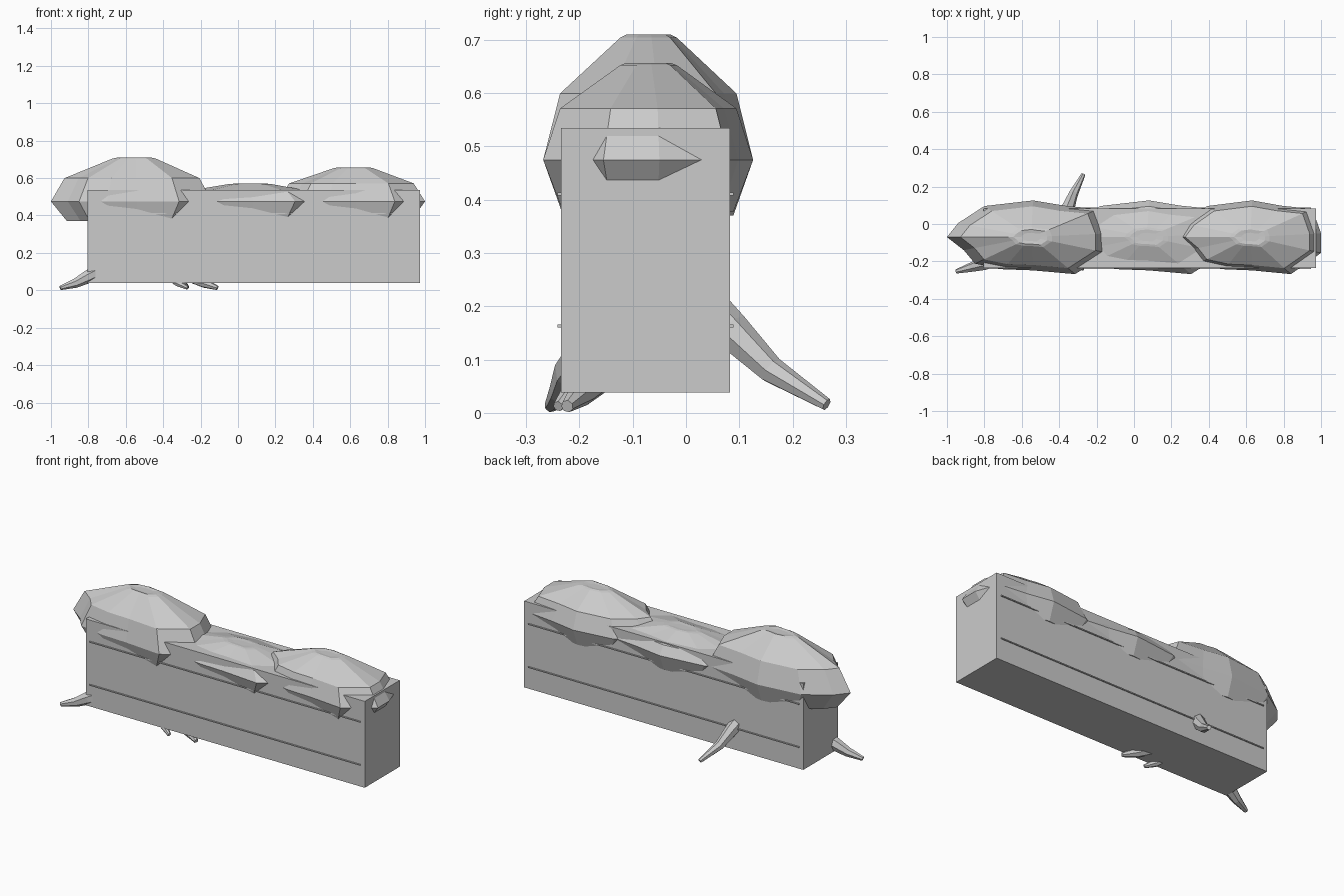
import bpy, bmesh
from mathutils import Vector

if "Cube" in bpy.data.objects:
    bpy.data.objects.remove(bpy.data.objects["Cube"])


def make_object(name, bm):
    bmesh.ops.recalc_face_normals(bm, faces=bm.faces)
    mesh = bpy.data.meshes.new(name)
    bm.to_mesh(mesh)
    bm.free()
    obj = bpy.data.objects.new(name, mesh)
    bpy.context.collection.objects.link(obj)
    return obj


def loft(name, rings):
    """Skin a list of equal-length point rings and cap both ends."""
    bm = bmesh.new()
    loops = [[bm.verts.new(p) for p in ring] for ring in rings]
    n = len(loops[0])
    for a, b in zip(loops, loops[1:]):
        for i in range(n):
            j = (i + 1) % n
            bm.faces.new((a[i], a[j], b[j], b[i]))
    bm.faces.new(loops[0][::-1])
    bm.faces.new(loops[-1])
    return make_object(name, bm)


def box(name, lo, hi):
    bm = bmesh.new()
    bmesh.ops.create_cube(bm, size=1)
    for v in bm.verts:
        v.co = [l + (c + 0.5) * (h - l) for c, l, h in zip(v.co, lo, hi)]
    return make_object(name, bm)


def root(name, path, radii, sides=7):
    """Tapered tube along a path."""
    from math import cos, sin, tau
    pts = [Vector(p) for p in path]
    rings = []
    for i, (p, r) in enumerate(zip(pts, radii)):
        t = (pts[min(i + 1, len(pts) - 1)] - pts[max(i - 1, 0)]).normalized()
        u = t.cross(Vector((0, 0, 1))).normalized()
        w = u.cross(t)
        rings.append([p + (u * cos(k * tau / sides) + w * sin(k * tau / sides)) * r
                      for k in range(sides)])
    return loft(name, rings)


# Block body with thin seam strips on front and back
box("body_block", (-0.805, -0.235, 0.038), (0.972, 0.083, 0.535))
for side, y in (("front", -0.235), ("back", 0.083)):
    for level, z in (("lower", 0.163), ("upper", 0.411)):
        box(f"{side}_{level}_seam", (-0.78, y - 0.006, z - 0.003),
            (0.945, y + 0.006, z + 0.003))

# Irregular outline shared by the three moss mounds (offsets from the centre)
OUTLINE = [(-0.45, 0.0), (-0.39, 0.075), (-0.25, 0.166), (0.01, 0.196),
           (0.18, 0.168), (0.36, 0.15), (0.41, 0.02), (0.41, -0.085),
           (0.235, -0.198), (0.01, -0.178), (-0.15, -0.172),
           (-0.30, -0.142), (-0.36, -0.07)]


def mound(name, cx, sx, height, drop):
    cy, cz = -0.07, 0.475
    levels = [(0.81, -drop), (1.0, 0), (0.84, height * 0.53),
              (0.27, height * 0.975), (0.21, height), (0.12, height * 0.985)]
    loft(name, [[(cx + x * s * sx, cy + y * s, cz + dz) for x, y in OUTLINE]
                for s, dz in levels])


mound("left_moss_mound", -0.55, 1.0, 0.235, 0.105)
mound("middle_moss_mound", 0.07, 1.0, 0.095, 0.095)
mound("right_moss_mound", 0.622, 0.922, 0.182, 0.098)

# Roots poking out underneath
RADII = (0.042, 0.037, 0.026, 0.012)
root("left_root", [(-0.68, -0.17, 0.13), (-0.80, -0.212, 0.075),
                   (-0.87, -0.232, 0.038), (-0.95, -0.254, 0.0125)], RADII)
root("back_root", [(-0.40, 0.0, 0.24), (-0.355, 0.083, 0.155),
                   (-0.325, 0.16, 0.08), (-0.272, 0.264, 0.0155)], RADII)
root("front_root", [(-0.34, -0.11, 0.14), (-0.25, -0.16, 0.075),
                    (-0.18, -0.195, 0.038), (-0.11, -0.223, 0.0125)], RADII)
# Short root tip under the front edge
root("front_left_root", [(-0.42, -0.14, 0.14), (-0.37, -0.18, 0.085),
                         (-0.32, -0.215, 0.038), (-0.27, -0.24, 0.0125)],
     (0.03, 0.028, 0.02, 0.01))
